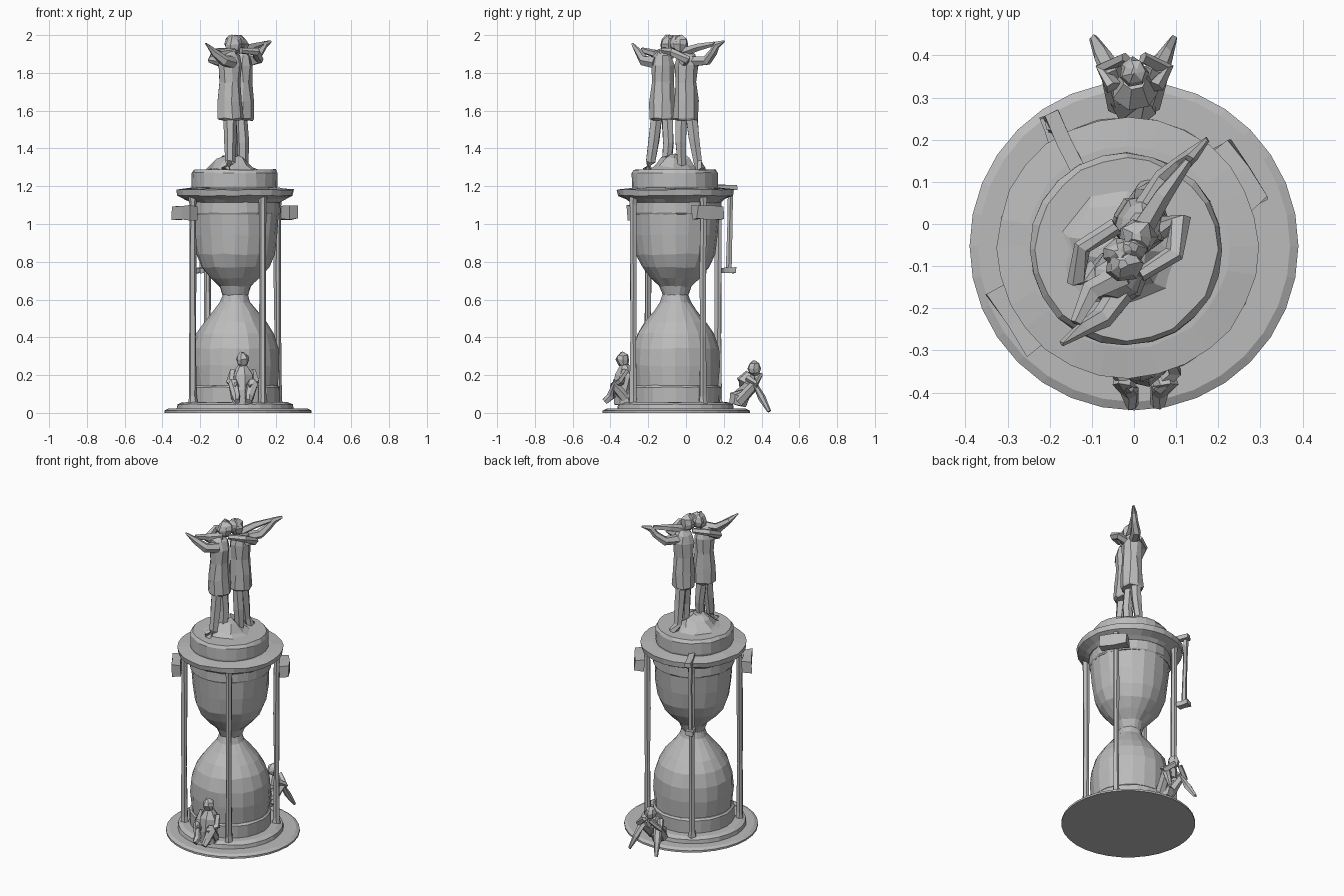
import bpy, bmesh, math, random
from mathutils import Vector

random.seed(4)
cube = bpy.data.objects.get("Cube")
if cube:
    bpy.data.objects.remove(cube)

stone = bpy.data.materials.new("grey stone")
stone.use_nodes = True
GREY = (0.5, 0.5, 0.5, 1)
stone.diffuse_color = GREY
stone.node_tree.nodes["Principled BSDF"].inputs["Base Color"].default_value = GREY


def skin(name, rings, jitter=0.0):
    """Join equal rings of points into a closed, flat-faceted solid."""
    bm = bmesh.new()
    loops = [[bm.verts.new(p) for p in ring] for ring in rings]
    n = len(loops[0])
    for a, b in zip(loops, loops[1:]):
        for i in range(n):
            j = (i + 1) % n
            bm.faces.new((a[i], a[j], b[j], b[i]))
    bm.faces.new(loops[0][::-1])
    bm.faces.new(loops[-1])
    for v in bm.verts:
        v.co += Vector([random.uniform(-jitter, jitter) for _ in range(3)])
    bmesh.ops.recalc_face_normals(bm, faces=bm.faces)
    mesh = bpy.data.meshes.new(name)
    bm.to_mesh(mesh)
    bm.free()
    mesh.materials.append(stone)
    obj = bpy.data.objects.new(name, mesh)
    bpy.context.collection.objects.link(obj)
    return obj


def lathe(name, profile, centre, sides=24, jitter=0.0):
    """Turned part from (radius, height) pairs."""
    cx, cy = centre
    turn = [math.tau * i / sides for i in range(sides)]
    return skin(name, [[(cx + r * math.cos(a), cy + r * math.sin(a), z) for a in turn]
                       for r, z in profile], jitter)


def limb(name, points, radii, sides=6, flat=1.0, jitter=0.003):
    """Tapered tube along a path; flat squashes it across."""
    pts = [Vector(p) for p in points]
    rings = []
    for i, p in enumerate(pts):
        t = (pts[min(i + 1, len(pts) - 1)] - pts[max(i - 1, 0)]).normalized()
        ref = Vector((0, 0, 1)) if abs(t.z) < 0.9 else Vector((0, 1, 0))
        u = t.cross(ref).normalized()
        w = t.cross(u)
        rings.append([p + radii[i] * (u * math.cos(a) + w * flat * math.sin(a))
                      for a in [math.tau * k / sides for k in range(sides)]])
    return skin(name, rings, jitter)


def blob(name, centre, size, jitter=0.005):
    """Faceted head."""
    x, y, z = centre
    prof = [(size * math.sin(t), z - 1.15 * size * math.cos(t))
            for t in (0.25, 0.9, 1.57, 2.2, 2.9)]
    return lathe(name, prof, (x, y), 7, jitter)


def block(name, centre, direction, length, depth, height, jitter=0.006):
    """Box lying along a horizontal direction."""
    d = Vector((*direction, 0)).normalized()
    n = Vector((-d.y, d.x, 0))
    c = Vector(centre)
    rings = [[c + d * length * k + n * depth * a + Vector((0, 0, height * b))
              for a, b in ((-.5, -.5), (.5, -.5), (.5, .5), (-.5, .5))] for k in (-.5, 0, .5)]
    return skin(name, rings, jitter)


AXIS = (-0.015, -0.055)

# Base and glass
lathe("base_disc", [(.39, 0), (.39, .012), (.37, .022)], (0, -.052), 32)
lathe("base_step", [(.31, .015), (.305, .045), (.28, .056)], AXIS, 28, .002)
lathe("lower_band", [(.236, .05), (.238, .135), (.228, .145)], AXIS, 24, .002)
lathe("glass", [(.22, .06), (.224, .15), (.232, .25), (.229, .34), (.205, .42), (.165, .48),
                (.115, .54), (.08, .585), (.068, .625), (.085, .67), (.13, .715), (.178, .77),
                (.207, .84), (.222, .94), (.23, 1.05), (.23, 1.13)], AXIS, 20, .004)
lathe("upper_band", [(.232, 1.05), (.238, 1.06), (.238, 1.12), (.245, 1.14)], AXIS, 24, .002)

# Top rim and pedestal
lathe("top_rim", [(.24, 1.115), (.262, 1.13), (.305, 1.15), (.31, 1.182), (.24, 1.19)],
      AXIS, 28, .003)
lathe("pedestal", [(.222, 1.17), (.228, 1.2), (.228, 1.27), (.215, 1.288)], (-.018, -.06), 24, .003)
lathe("ground_mound", [(.15, 1.28), (.11, 1.305), (.07, 1.345), (.03, 1.37)], (-.04, -.06), 9, .012)

# Four posts with plaques on two of them
for i in range(4):
    a = math.radians(33 + 90 * i)
    out = Vector((math.cos(a), math.sin(a), 0))
    foot = Vector((*AXIS, 0)) + out * .268
    heights = (.05, .09, .4, .75, 1.1, 1.16)
    limb(f"post_{i}", [foot + Vector((0, 0, z)) for z in heights],
         (.026, .02, .017, .019, .018, .025), 6, 1, .003)
    if i % 2 == 0:
        block(f"plaque_{i}", foot + out * .045 + Vector((0, 0, 1.06)),
              (-out.y, out.x), .165, .058, .072)
    elif i == 1:
        # Bracket reaching out over the rim with a hanging rod
        end = Vector((-.195, .235, 1.19))
        block("bracket_arm", ((-.165, .195, 1.195)), (-.45, .9), .15, .035, .028, .003)
        limb("hanging_rod", [end, end + Vector((0, 0, -.15)), end + Vector((.005, -.01, -.43))],
             (.016, .013, .015), 5)
        block("rod_foot", (-.19, .222, .755), (-.3, .9), .075, .04, .03, .004)

# Front seated figure, knees drawn up
limb("front_sitter_body", [(.025, -.325, .05), (.025, -.335, .12), (.025, -.32, .2), (.025, -.325, .255)],
     (.055, .052, .06, .025), 7)
blob("front_sitter_head", (.025, -.335, .282), .035)
for s in (-1, 1):
    x = .025
    limb(f"front_sitter_leg_{s}", [(x + s * .03, -.32, .075), (x + s * .05, -.385, .155),
         (x + s * .035, -.395, .09), (x + s * .03, -.43, .06)], (.03, .028, .022, .016))
    limb(f"front_sitter_arm_{s}", [(x + s * .05, -.32, .225), (x + s * .07, -.345, .165),
         (x + s * .03, -.39, .14)], (.02, .02, .015), 5)

# Back seated figure, legs spread over the edge of the base
limb("back_sitter_body", [(0, .275, .04), (0, .285, .09), (0, .315, .16), (0, .345, .205)],
     (.045, .055, .055, .03), 7)
blob("back_sitter_head", (0, .362, .235), .034)
for s in (-1, 1):
    limb(f"back_sitter_leg_{s}", [(s * .03, .28, .06), (s * .055, .365, .15),
         (s * .075, .4, .08), (s * .095, .44, .008)], (.032, .028, .02, .01))
    limb(f"back_sitter_arm_{s}", [(s * .05, .325, .185), (s * .075, .37, .15),
         (s * .02, .395, .2)], (.019, .02, .015), 5)

# Two standing figures in long coats, clasped together
figures = {"near": ((-.042, -.125), -1), "far": ((.015, .0), 1)}
for name, ((x, y), s) in figures.items():
    lathe(name + "_coat", [(.062, 1.55), (.068, 1.56), (.066, 1.65), (.058, 1.75),
                           (.062, 1.84), (.05, 1.89), (.025, 1.915)], (x, y), 9, .005)
    limb(name + "_outer_leg", [(x, y + s * .03, 1.57), (x, y + s * .045, 1.45),
         (x, y + s * .062, 1.33), (x + s * .02, y + s * .08, 1.285)], (.034, .032, .025, .028))
    limb(name + "_inner_leg", [(x, y - s * .025, 1.57), (x + .01, y - s * .03, 1.43),
         (x + .01, y - s * .02, 1.28)], (.033, .032, .026))
    blob(name + "_head", (x * .6, y + (-s) * .03, 1.95), .045)
    blob(name + "_hair", (x * .6 - .01, y - s * .055, 1.957), .036)
    # Arm embracing the other figure
    limb(name + "_embracing_arm", [(x + s * .05, y - s * .01, 1.86), (x + s * .095, y + s * .005, 1.87),
         (x + s * .08, y - s * .07, 1.91), (x, y - s * .12, 1.92)], (.028, .025, .022, .018))

limb("near_raised_arm", [(-.03, -.16, 1.855), (-.075, -.225, 1.865), (-.125, -.25, 1.905),
                         (-.17, -.285, 1.955)], (.032, .028, .02, .006))
limb("far_raised_arm", [(.03, .035, 1.86), (.075, .11, 1.865), (.115, .145, 1.91),
                        (.14, .165, 1.95), (.175, .2, 1.965)], (.032, .028, .02, .018, .006))
limb("far_sleeve", [(.02, -.01, 1.91), (.07, .07, 1.935), (.13, .15, 1.955)], (.025, .02, .012), 5)
limb("near_sleeve", [(-.02, -.12, 1.91), (-.1, -.16, 1.9), (-.14, -.235, 1.92)], (.028, .024, .014), 5)
